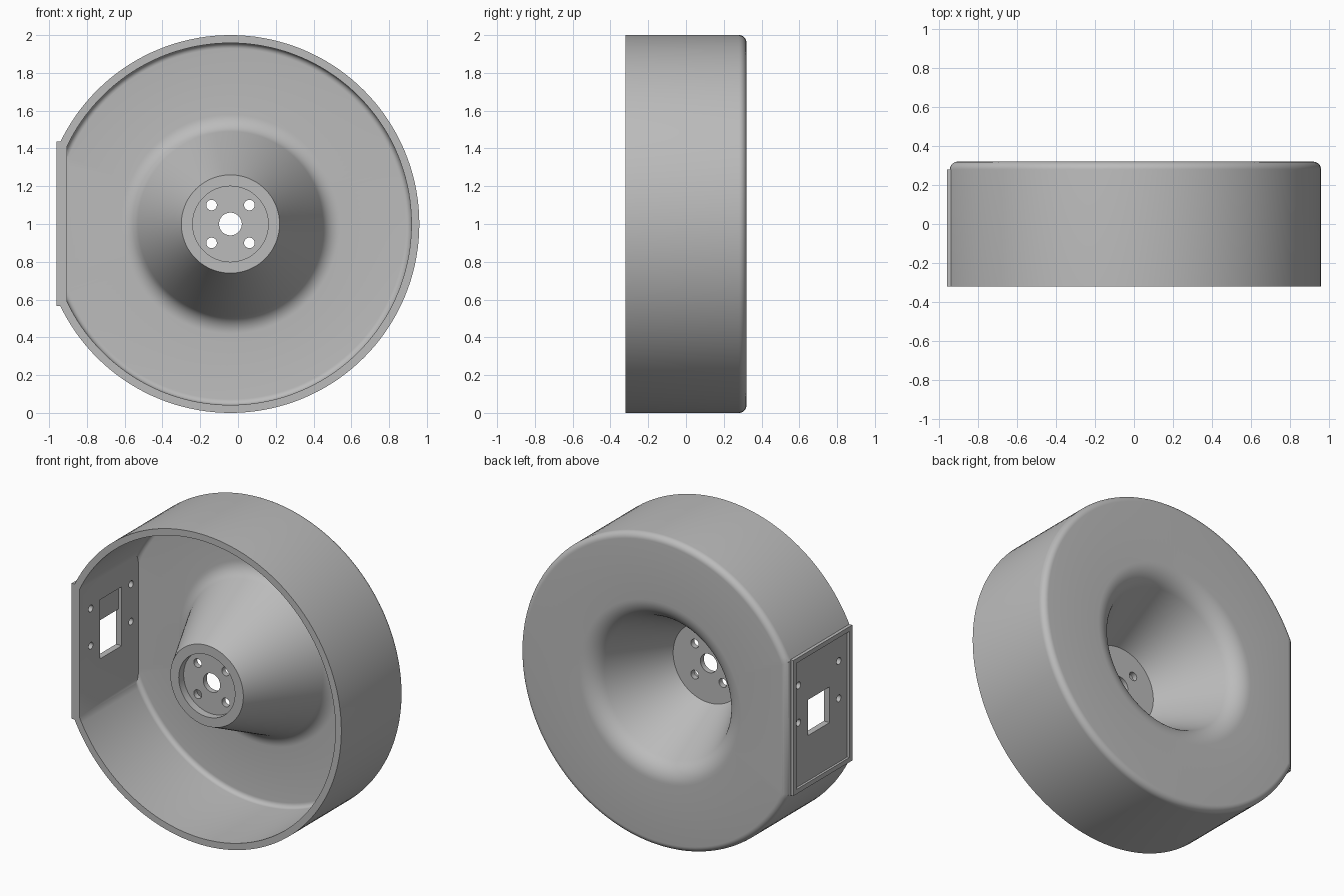
import bpy, bmesh, math
from mathutils import Vector, Matrix

cube = bpy.data.objects.get("Cube")
if cube:
    bpy.data.objects.remove(cube, do_unlink=True)

CENTRE = Vector((-0.04, 0, 1))
FRONT, BACK, FLOOR = -0.32, 0.32, 0.28

grey = bpy.data.materials.new("plain_grey")
grey.use_nodes = True
grey.diffuse_color = (0.5, 0.5, 0.5, 1)
grey.node_tree.nodes["Principled BSDF"].inputs["Base Color"].default_value = (0.5, 0.5, 0.5, 1)


def add_object(name, bm):
    bmesh.ops.recalc_face_normals(bm, faces=bm.faces)
    mesh = bpy.data.meshes.new(name)
    bm.to_mesh(mesh)
    bm.free()
    mesh.materials.append(grey)
    obj = bpy.data.objects.new(name, mesh)
    bpy.context.collection.objects.link(obj)
    return obj


def box(name, x, y, z, rounding=0):
    bm = bmesh.new()
    size = [b - a for a, b in (x, y, z)]
    mid = Vector([(a + b) / 2 for a, b in (x, y, z)])
    bmesh.ops.create_cube(bm, size=1, matrix=Matrix.Translation(mid) @ Matrix.Diagonal((*size, 1)))
    if rounding:  # round the upright edge at -x, +y
        edges = [e for e in bm.edges
                 if all(v.co.x < mid.x and v.co.y > mid.y for v in e.verts)]
        bmesh.ops.bevel(bm, geom=edges, offset=rounding, segments=8, profile=0.5, affect='EDGES')
    return add_object(name, bm)


def cylinder(name, centre, radius, depth, axis):
    bm = bmesh.new()
    turn = Vector((0, 0, 1)).rotation_difference(Vector(axis)).to_matrix().to_4x4()
    bmesh.ops.create_cone(bm, cap_ends=True, segments=32, radius1=radius, radius2=radius,
                          depth=depth, matrix=Matrix.Translation(centre) @ turn)
    return add_object(name, bm)


def combine(target, tool, operation):
    tool.hide_render = True
    mod = target.modifiers.new(tool.name, 'BOOLEAN')
    mod.object, mod.operation, mod.solver = tool, operation, 'EXACT'
    bpy.context.view_layer.objects.active = target
    bpy.ops.object.modifier_apply(modifier=mod.name)
    bpy.data.objects.remove(tool, do_unlink=True)


def arc(cx, cy, radius, start, end, steps=10):
    angles = [math.radians(start + (end - start) * i / steps) for i in range(steps + 1)]
    return [(cx + radius * math.cos(a), cy + radius * math.sin(a)) for a in angles]


# Section of the drum: (radius, y), from the front of the hub around the shell
section = [(0.06, -0.21), (0.2, -0.21), (0.2, -0.26), (0.26, -0.26)]
section += arc(0.58, 0.18, 0.1, 154.6, 90)
section += arc(0.928, FLOOR - 0.03, 0.03, 90, 0, 6)
section += [(0.958, FRONT), (1, FRONT)]
section += arc(0.96, BACK - 0.04, 0.04, 0, 90, 8)
section += arc(0.58, 0.18, 0.14, 90, 154.6)
section += [(0.254, -0.175), (0.06, -0.175)]

bm = bmesh.new()
verts = [bm.verts.new(CENTRE + Vector((r, y, 0))) for r, y in section]
edges = [bm.edges.new((verts[i - 1], verts[i])) for i in range(len(verts))]
bmesh.ops.spin(bm, geom=verts + edges, cent=CENTRE, axis=(0, 1, 0),
               angle=math.tau, steps=144, use_merge=True)
bmesh.ops.remove_doubles(bm, verts=bm.verts, dist=0.0001)
drum = add_object("drum_housing", bm)

# Flat side wall, trimmed with a rounded back edge
combine(drum, box("side_wall", (-0.955, -0.905), (FRONT, 0.3), (0.57, 1.43)), 'UNION')
combine(drum, box("side_trim", (-0.945, 2), (-1, BACK), (-1, 3), 0.04), 'INTERSECT')

# Raised frame around the side panel
frame = box("panel_frame", (-0.96, -0.93), (FRONT, 0.28), (0.565, 1.437))
combine(frame, box("frame_recess", (-1, -0.945), (FRONT + 0.03, 0.245), (0.595, 1.407)), 'DIFFERENCE')
combine(drum, frame, 'UNION')

# Socket window with a taller pocket on the inside
combine(drum, box("window", (-1.1, -0.8), (-0.11, 0.11), (0.885, 1.115)), 'DIFFERENCE')
combine(drum, box("pocket", (-0.928, -0.8), (-0.11, 0.11), (0.885, 1.265)), 'DIFFERENCE')

# Panel screw holes
for y in (-0.205, 0.205):
    for z in (1.005, 1.245):
        combine(drum, cylinder("panel_hole", (-0.93, y, z), 0.022, 0.2, (1, 0, 0)), 'DIFFERENCE')

# Hub bolt holes
for dx in (-0.1, 0.1):
    for dz in (-0.1, 0.1):
        spot = CENTRE + Vector((dx, -0.19, dz))
        combine(drum, cylinder("hub_hole", spot, 0.028, 0.09, (0, 1, 0)), 'DIFFERENCE')

bpy.ops.object.select_all(action='DESELECT')
drum.select_set(True)
bpy.context.view_layer.objects.active = drum
bpy.ops.object.shade_smooth_by_angle(angle=math.radians(30))
